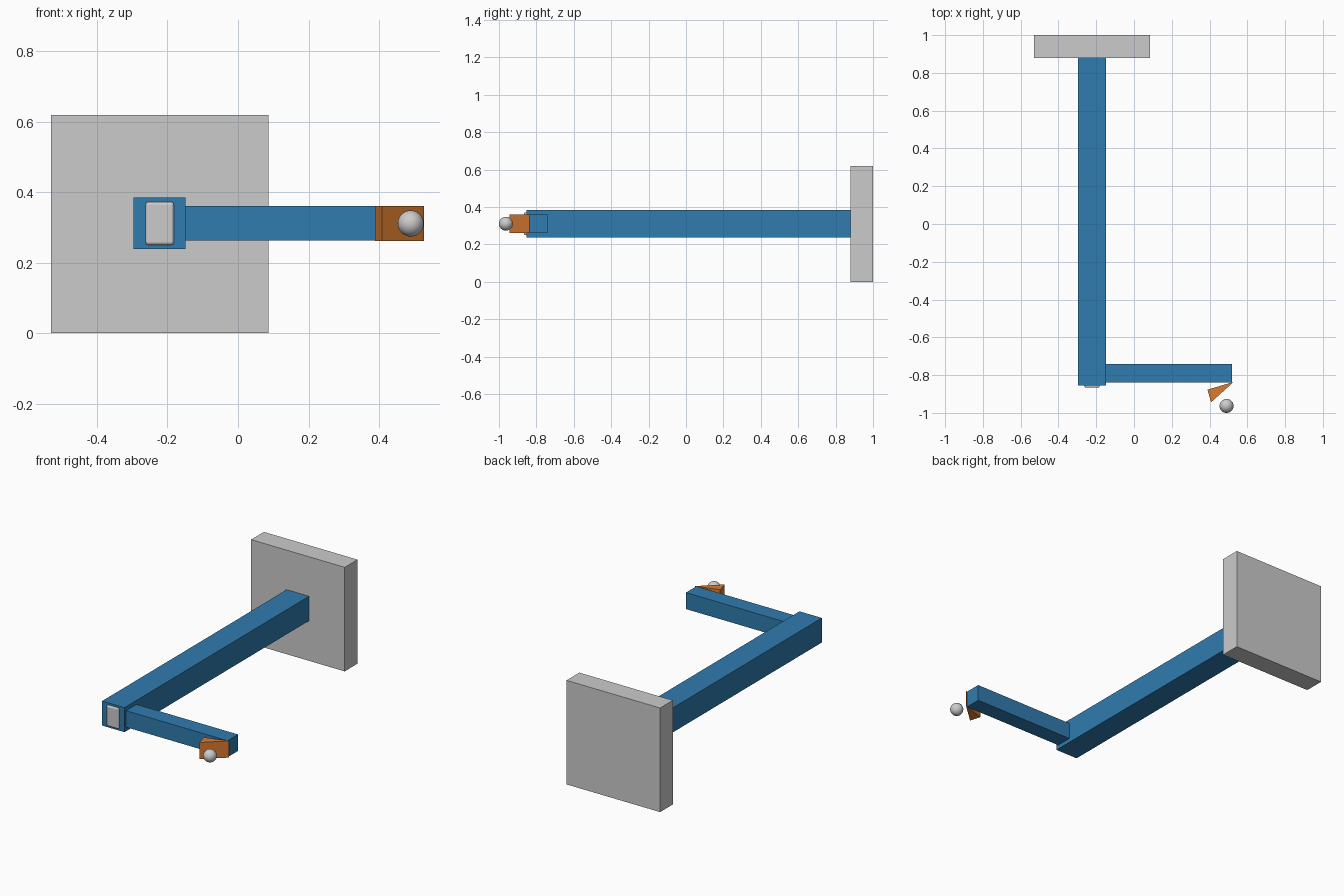
import bpy, bmesh

if "Cube" in bpy.data.objects:
    bpy.data.objects.remove(bpy.data.objects["Cube"])

def material(name, color):
    m = bpy.data.materials.new(name)
    m.diffuse_color = color
    m.use_nodes = True
    m.node_tree.nodes["Principled BSDF"].inputs["Base Color"].default_value = m.diffuse_color
    return m

blue = material("blue", (0.03, 0.20, 0.43, 1))
orange = material("orange", (0.70, 0.20, 0.03, 1))

def prism(name, outline, z0, z1, mat=None):
    """Extrude an xy outline from z0 to z1."""
    bm = bmesh.new()
    base = bm.faces.new([bm.verts.new((x, y, z0)) for x, y in outline])
    top = bmesh.ops.extrude_face_region(bm, geom=[base])["geom"]
    bmesh.ops.translate(bm, vec=(0, 0, z1 - z0),
                        verts=[v for v in top if isinstance(v, bmesh.types.BMVert)])
    bmesh.ops.recalc_face_normals(bm, faces=bm.faces)
    mesh = bpy.data.meshes.new(name)
    bm.to_mesh(mesh)
    bm.free()
    obj = bpy.data.objects.new(name, mesh)
    bpy.context.collection.objects.link(obj)
    if mat:
        mesh.materials.append(mat)
    return obj

def box(name, x0, x1, y0, y1, z0, z1, mat=None):
    return prism(name, [(x0, y0), (x1, y0), (x1, y1), (x0, y1)], z0, z1, mat)

# Mounting plate at the back
box("wall_plate", -0.53, 0.086, 0.88, 1.0, 0, 0.619)

# Long beam and side arm
box("main_beam", -0.296, -0.149, -0.854, 0.88, 0.238, 0.384, blue)
box("side_arm", -0.149, 0.519, -0.839, -0.741, 0.262, 0.36, blue)

# Rounded button on the beam's front end
button = box("end_button", -0.262, -0.182, -0.866, -0.845, 0.25, 0.372)
bevel = button.modifiers.new("round", "BEVEL")
bevel.width = 0.008
bevel.segments = 3

# Tapered wedge at the arm tip
prism("wedge", [(0.389, -0.877), (0.408, -0.944), (0.519, -0.844), (0.527, -0.836)],
      0.261, 0.36, orange)

# Small ball in front of the wedge
bpy.ops.mesh.primitive_uv_sphere_add(segments=32, ring_count=16, radius=0.037,
                                     location=(0.49, -0.963, 0.311))
bpy.context.object.name = "ball"
bpy.ops.object.shade_smooth()
